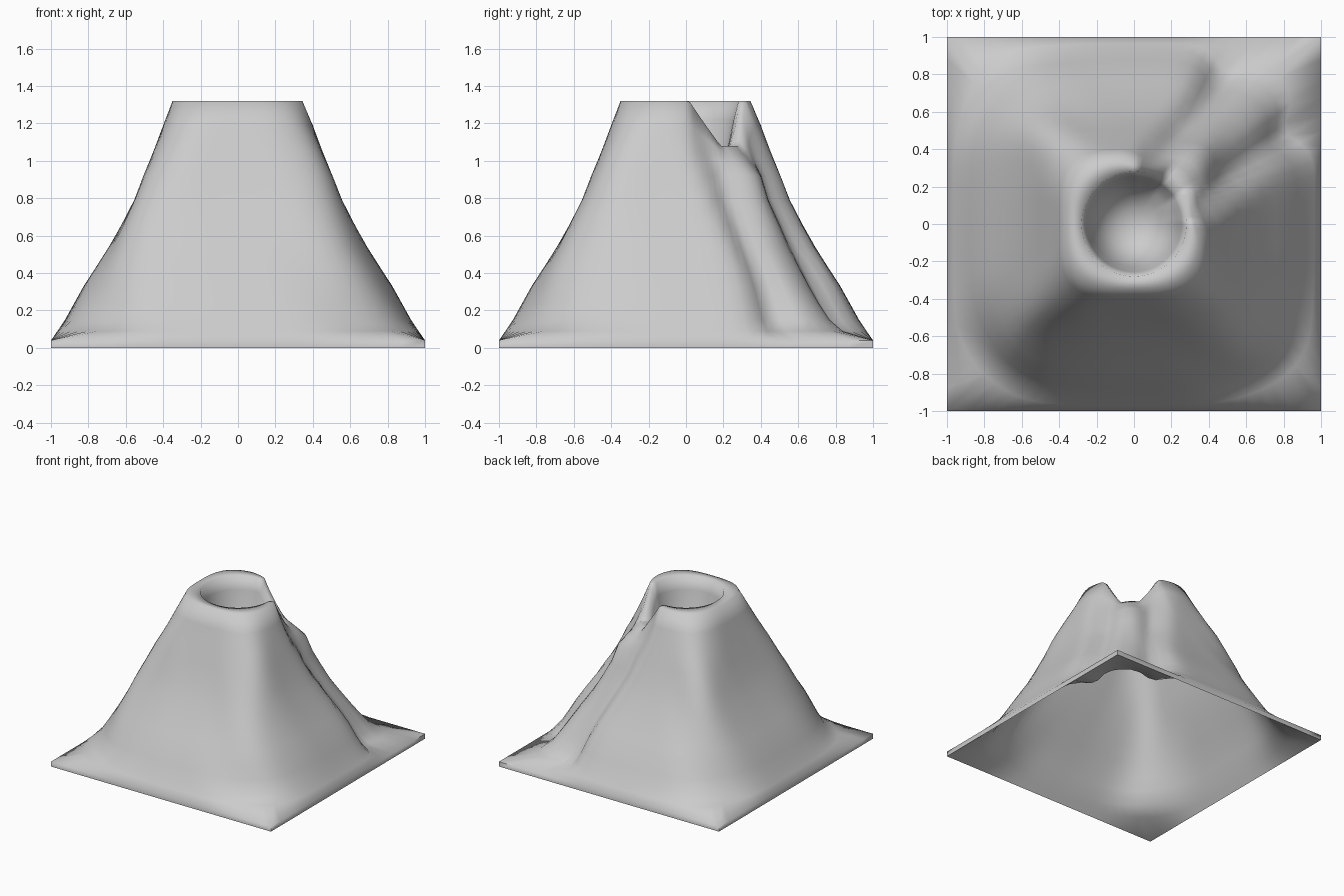
import bpy, bmesh, math

if "Cube" in bpy.data.objects:
    bpy.data.objects.remove(bpy.data.objects["Cube"])

SEG = 96
THICK = 0.04
# flank rings: height, half width on the axes, squareness exponent (0 = square)
FLANK = [(0.04, 1.0, 0), (0.09, 0.965, 4.0), (0.15, 0.925, 3.3), (0.24, 0.875, 3.3),
         (0.33, 0.825, 3.4), (0.43, 0.76, 3.8), (0.54, 0.69, 4.2), (0.66, 0.622, 5.0),
         (0.79, 0.555, 5.8), (0.92, 0.505, 5.5), (1.05, 0.452, 4.6), (1.19, 0.40, 3.6),
         (1.32, 0.35, 3.0)]
# crater rings: height, radius
CRATER = [(1.32, 0.28), (1.22, 0.255), (1.10, 0.23), (1.0, 0.195), (0.93, 0.145), (0.89, 0.08)]
FLOOR = 0.875


def section(a, p, t):
    """Radius of a rounded square at angle t."""
    c, s = abs(math.cos(t)), abs(math.sin(t))
    if p == 0:
        return a / max(c, s)
    return a / (c ** p + s ** p) ** (1 / p)


def smooth(e0, e1, v):
    k = min(1, max(0, (v - e0) / (e1 - e0)))
    return k * k * (3 - 2 * k)


def notch(z, t):
    """Squash the rim down where the lava channel leaves the crater."""
    off = abs(math.degrees(t) - 45)
    limit = 1.08 + 0.24 * min(1, max(0, (off - 12) / 30))
    return z if z < 0.95 else 0.95 + (z - 0.95) * (limit - 0.95) / 0.37


def flank_radius(z, a, p, t):
    r = section(a, p, t)
    if p == 0:
        return r
    if math.cos(t - math.pi / 4) > 0:
        # lava channel: sunken tongue with a valley on each side
        lat = abs(r * math.sin(t - math.pi / 4))
        sunk = 0.03 + 0.2 * min(z, 0.8) - 0.25 * max(0, z - 1.05)
        r *= 1 - sunk * (1 - smooth(0.18, 0.34, lat))
        side = 0.28 - 0.1 * z
        r *= 1 - 0.12 * max(0, 1 - z) * math.exp(-((lat - side) / 0.1) ** 2)
    if z < 1.1:
        # gentle erosion ripples on the corners
        r *= 1 + 0.012 * abs(math.sin(2 * t)) ** 3 * math.sin(9 * t + 7 * z)
    return r


def add_ring(bm, z, radius):
    ring = []
    for i in range(SEG):
        t = math.tau * i / SEG
        r = radius(t)
        ring.append(bm.verts.new((r * math.cos(t), r * math.sin(t), notch(z, t))))
    return ring


bm = bmesh.new()
rings = [add_ring(bm, z, lambda t: flank_radius(z, a, p, t)) for z, a, p in FLANK]
rings += [add_ring(bm, z, lambda t: r) for z, r in CRATER]
for lo, hi in zip(rings, rings[1:]):
    for i in range(SEG):
        j = (i + 1) % SEG
        bm.faces.new((lo[i], lo[j], hi[j], hi[i]))

# crater floor
centre = bm.verts.new((0, 0, FLOOR))
for i in range(SEG):
    bm.faces.new((rings[-1][i], rings[-1][(i + 1) % SEG], centre))

# underside: the same skin dropped straight down, closed by the base band
dup = bmesh.ops.duplicate(bm, geom=bm.verts[:] + bm.edges[:] + bm.faces[:])
under = [g for g in dup["geom"] if isinstance(g, bmesh.types.BMVert)]
bmesh.ops.translate(bm, verts=under, vec=(0, 0, -THICK))
bmesh.ops.reverse_faces(bm, faces=[g for g in dup["geom"] if isinstance(g, bmesh.types.BMFace)])
bottom = [dup["vert_map"][v] for v in rings[0]]
for i in range(SEG):
    j = (i + 1) % SEG
    bm.faces.new((bottom[i], bottom[j], rings[0][j], rings[0][i]))

mesh = bpy.data.meshes.new("volcano")
bm.to_mesh(mesh)
bm.free()
volcano = bpy.data.objects.new("volcano", mesh)
bpy.context.collection.objects.link(volcano)
bpy.context.view_layer.objects.active = volcano
volcano.select_set(True)
bpy.ops.object.shade_smooth_by_angle(angle=math.radians(78))
